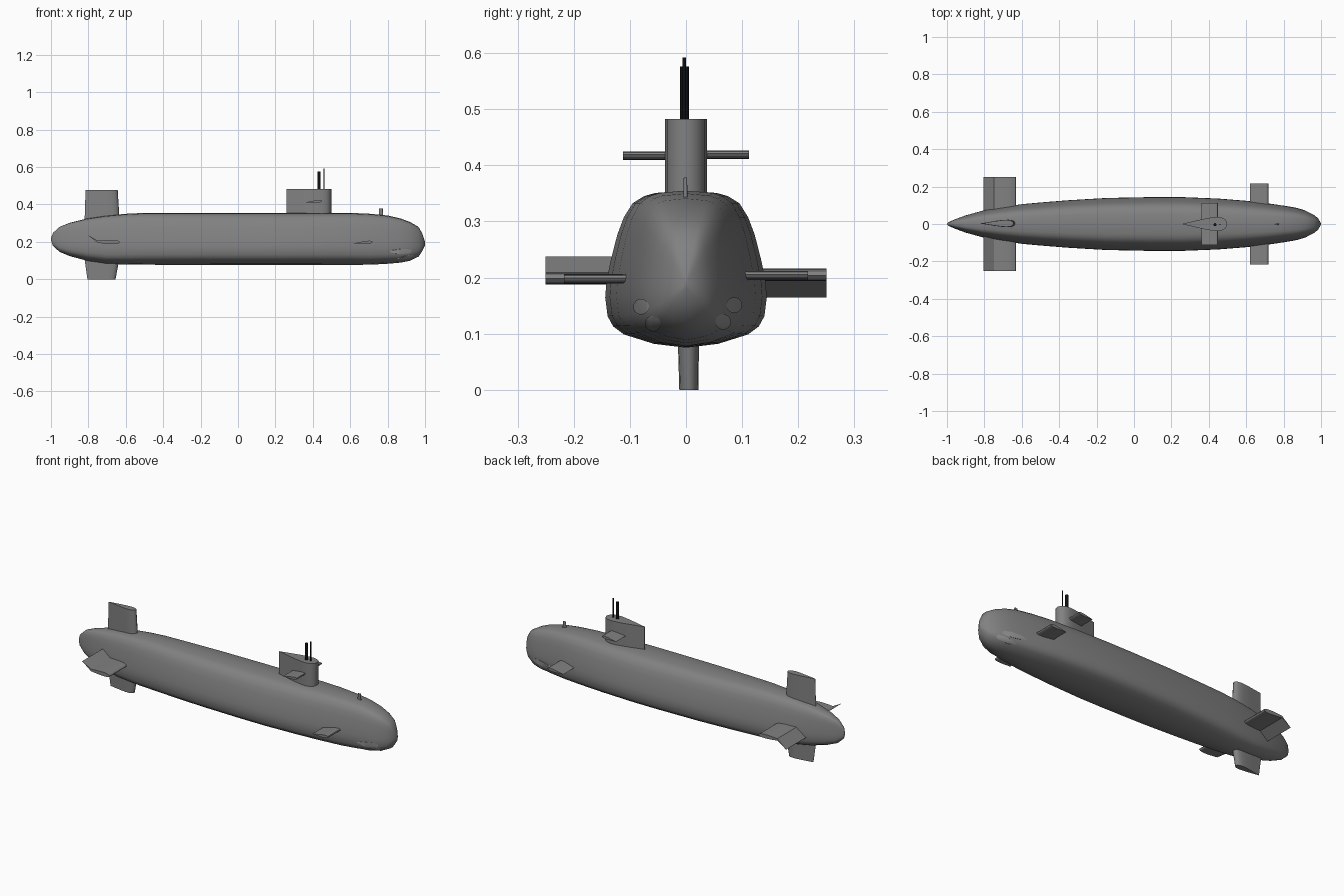
import bpy, bmesh
from mathutils import Vector, Matrix

if "Cube" in bpy.data.objects:
    bpy.data.objects.remove(bpy.data.objects["Cube"])


def material(name, v):
    m = bpy.data.materials.new(name)
    m.diffuse_color = (v, v, v, 1)
    m.use_nodes = True
    m.node_tree.nodes["Principled BSDF"].inputs["Base Color"].default_value = m.diffuse_color
    return m


dark_grey = material("dark_grey", 0.22)
tube_grey = material("tube_grey", 0.3)
black = material("black", 0.005)


def smooth(ob, angle):
    bpy.ops.object.select_all(action='DESELECT')
    ob.select_set(True)
    bpy.context.view_layer.objects.active = ob
    bpy.ops.object.shade_smooth_by_angle(angle=angle)


def finish(name, bm, angle, mat=dark_grey):
    bmesh.ops.recalc_face_normals(bm, faces=bm.faces)
    me = bpy.data.meshes.new(name)
    bm.to_mesh(me)
    bm.free()
    ob = bpy.data.objects.new(name, me)
    bpy.context.collection.objects.link(ob)
    me.materials.append(mat)
    smooth(ob, angle)
    return ob


def loft(name, rings, angle, mat=dark_grey):
    bm = bmesh.new()
    rows = [[bm.verts.new(p) for p in r] for r in rings]
    n = len(rows[0])
    for a, b in zip(rows, rows[1:]):
        for i in range(n):
            j = (i + 1) % n
            bm.faces.new((a[i], a[j], b[j], b[i]))
    bm.faces.new(rows[0])
    bm.faces.new(rows[-1])
    return finish(name, bm, angle, mat)


# Teardrop section: (position from trailing edge, half thickness)
FOIL = [(0, 0.03), (0.15, 0.25), (0.32, 0.52), (0.5, 0.78), (0.68, 0.97),
        (0.8, 1), (0.9, 0.88), (0.97, 0.55)]
FOIL = FOIL + [(1, 0)] + [(t, -h) for t, h in reversed(FOIL)]


def vertical_fin(name, levels):
    # levels: (z, x_back, x_front, half_thickness, y)
    return loft(name, [[(xb + t * (xf - xb), y + h * w, z) for t, h in FOIL]
                       for z, xb, xf, w, y in levels], 1.1)


def plane(name, y0, y1, xb, xf, w, z, tilt=0.0, flap=0.0):
    # tilt raises the leading edge, flap lifts the hinged trailing part
    def pt(t, h, y):
        return (xb + t * (xf - xb), y,
                z + h * w + tilt * (t - 0.5) + flap * max(0, 0.32 - t) / 0.32)
    return loft(name, [[pt(t, h, y) for t, h in FOIL] for y in (y0, y1)], 0.5)


def cylinder(name, x0, y0, z0, r, length, axis='Z', seg=24, mat=dark_grey):
    bm = bmesh.new()
    bmesh.ops.create_cone(bm, cap_ends=True, segments=seg, radius1=r, radius2=r, depth=length)
    if axis == 'X':
        bmesh.ops.rotate(bm, verts=bm.verts, matrix=Matrix.Rotation(1.5707963, 3, 'Y'))
    bmesh.ops.translate(bm, verts=bm.verts, vec=Vector((x0, y0, z0)))
    return finish(name, bm, 0.6, mat)


# Hull: half cross-section (width, height) and stations (x, half width, bottom, top)
half = [(0.38, 0.985), (0.52, 0.965), (0.66, 0.92), (0.77, 0.83), (0.85, 0.72),
        (0.93, 0.56), (0.985, 0.42), (1, 0.32), (0.97, 0.2), (0.9, 0.135),
        (0.77, 0.085), (0.4, 0.025)]
section = [(0, 1)] + half + [(0, 0)] + [(-a, b) for a, b in reversed(half)]
stations = [(-1, .002, .208, .218), (-.99, .011, .18, .247), (-.955, .026, .147, .28),
            (-.9, .046, .124, .302), (-.81, .071, .1, .324), (-.71, .09, .083, .34),
            (-.6, .106, .079, .35), (-.5, .115, .078, .355), (-.35, .127, .077, .355),
            (-.15, .139, .076, .355), (.1, .144, .075, .355), (.25, .144, .075, .355),
            (.45, .136, .076, .355), (.6, .124, .077, .355), (.71, .111, .078, .35),
            (.8, .098, .083, .341), (.87, .085, .089, .325), (.92, .07, .099, .306),
            (.965, .047, .121, .28), (.985, .029, .15, .245), (1, .004, .18, .2)]


def hull_loft(name, grow, angle):
    return loft(name, [[(x + grow * .3, a * (w + grow), b0 - grow + b * (b1 - b0 + 2 * grow))
                        for a, b in section] for x, w, b0, b1 in stations], angle)


hull_loft("hull", 0, 1.0)

# Torpedo tube doors: cylinders trimmed flush with the bow
shell = hull_loft("trim_shell", .0012, 1.0)
shell.hide_render = True
for i, (y, z) in enumerate([(-.08, .148), (-.059, .118), (.066, .121), (.086, .151)]):
    door = cylinder("tube_door_%d" % (i + 1), .89, y, z, .014, .26, 'X', mat=tube_grey)
    mod = door.modifiers.new("trim", 'BOOLEAN')
    mod.operation = 'INTERSECT'
    mod.solver = 'EXACT'
    mod.object = shell
    bpy.ops.object.modifier_apply(modifier=mod.name)
    door.data.materials.clear()
    door.data.materials.append(tube_grey)
    for p in door.data.polygons:
        p.material_index = 0
    smooth(door, 0.6)
bpy.data.objects.remove(shell)

# Sail and rudders
vertical_fin("sail", [(.3, .26, .499, .037, 0), (.483, .26, .499, .037, 0)])
vertical_fin("upper_rudder", [(.26, -.822, -.63, .021, .003), (.476, -.815, -.643, .018, .003)])
vertical_fin("lower_rudder", [(.14, -.825, -.628, .02, .004), (0, -.805, -.655, .017, .005)])

# Horizontal planes on both sides
for side, s in (("right", -1), ("left", 1)):
    plane(side + "_sail_plane", 0, s * .112, .362, .45, .007, .416 + s * .001, .008)
    plane(side + "_bow_plane", s * .06, s * .217, .62, .72, .008, .199 + s * .003, .007)
    plane(side + "_stern_plane", s * .03, s * .25, -.805, -.632, .011, .203 + s * .003, -.004,
          .035 if s < 0 else -.043)

# Small bow fin
vertical_fin("bow_fin", [(.32, .753, .777, .004, -.001), (.378, .755, .774, .003, -.001)])

# Masts
for name, x, r, top in (("thick_mast", .433, .008, .576), ("thin_mast", .46, .003, .592)):
    cylinder(name, x, -.003, (top + .46) / 2, r, top - .46, seg=16, mat=black)
